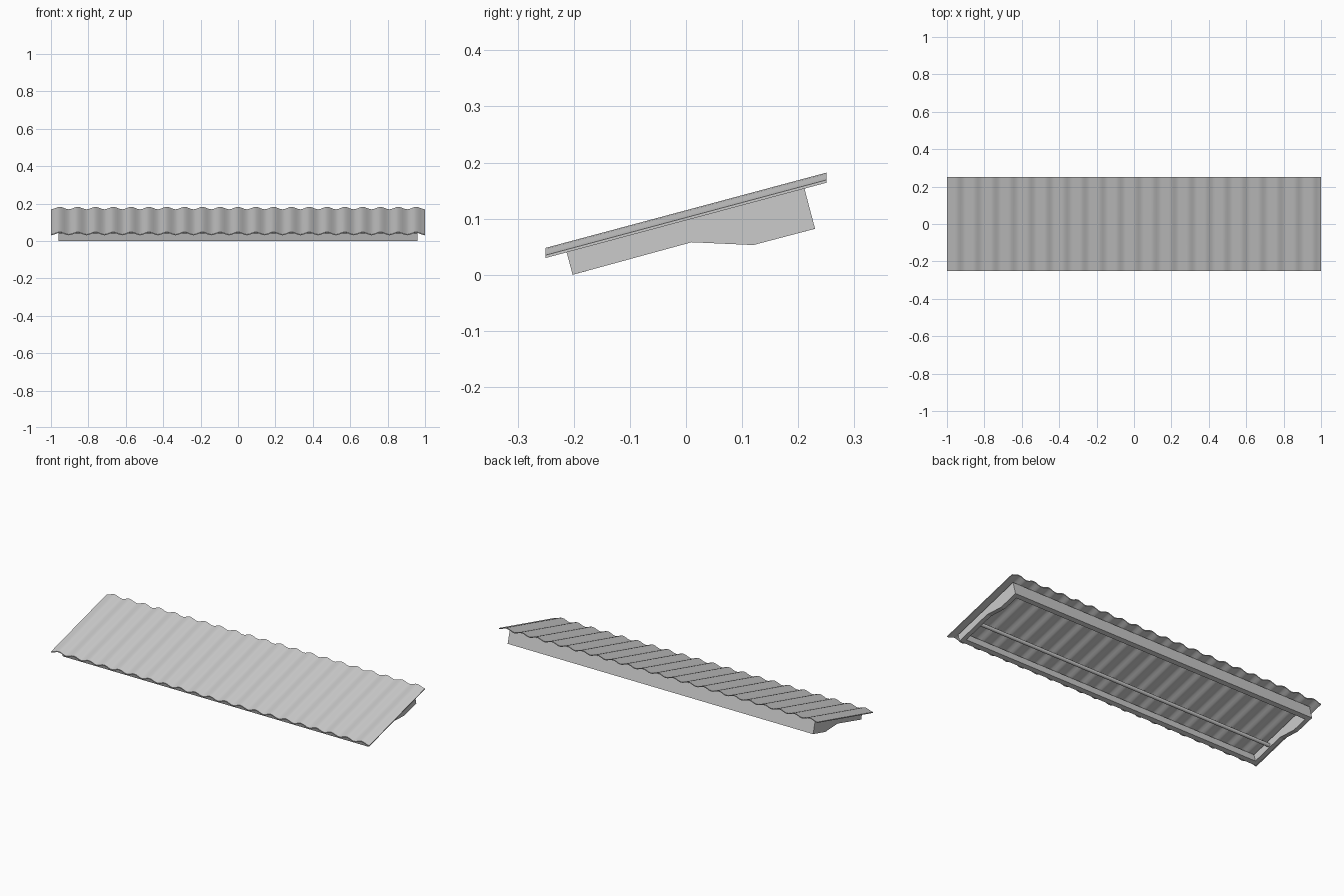
import bpy, bmesh, math
from mathutils import Vector

if "Cube" in bpy.data.objects:
    bpy.data.objects.remove(bpy.data.objects["Cube"])

SLOPE = math.tan(math.radians(15))
U = Vector((math.cos(math.radians(15)), math.sin(math.radians(15))))  # up-slope direction (y, z)


def finish(bm, name, smooth=False):
    bmesh.ops.recalc_face_normals(bm, faces=bm.faces)
    mesh = bpy.data.meshes.new(name)
    bm.to_mesh(mesh)
    bm.free()
    obj = bpy.data.objects.new(name, mesh)
    bpy.context.collection.objects.link(obj)
    if smooth:
        bpy.ops.object.select_all(action='DESELECT')
        obj.select_set(True)
        bpy.context.view_layer.objects.active = obj
        bpy.ops.object.shade_smooth_by_angle(angle=math.radians(40))
    return obj


def prism(name, profile, x0, x1, smooth=False):
    """Extrude a closed (y, z) profile along x."""
    bm = bmesh.new()
    face = bm.faces.new([bm.verts.new((x0, y, z)) for y, z in profile])
    ext = bmesh.ops.extrude_face_region(bm, geom=[face])
    moved = [g for g in ext['geom'] if isinstance(g, bmesh.types.BMVert)]
    bmesh.ops.translate(bm, verts=moved, vec=(x1 - x0, 0, 0))
    return finish(bm, name, smooth)


# Corrugated roof sheet: wavy section swept up the slope
WAVES, STEPS, THICK, HEIGHT = 21, 8, 0.005, 0.013
count = WAVES * STEPS
xs = [-1 + 2 * i / count for i in range(count + 1)]
wave = [HEIGHT * (1 - math.cos(2 * math.pi * i / STEPS)) / 2 for i in range(count + 1)]
bm = bmesh.new()
rings = []
for x, w in zip(xs, wave):
    rings.append([bm.verts.new((x, y, 0.030 + (y + 0.25) * SLOPE + w + t))
                  for y, t in ((-0.25, 0), (0.25, 0), (0.25, THICK), (-0.25, THICK))])
for a, b in zip(rings, rings[1:]):
    for k in range(4):
        n = (k + 1) % 4
        bm.faces.new((a[k], a[n], b[n], b[k]))
bm.faces.new(rings[0])
bm.faces.new(rings[-1])
finish(bm, "corrugated_sheet", True)

# Side panels with the stepped lower edge
side = [(-0.213, 0.041), (-0.202, 0.0), (0.01, 0.058),
        (0.12, 0.053), (0.23, 0.082), (0.211, 0.154)]
OUTER, T = 0.96, 0.025
for s, label in ((-1, "left"), (1, "right")):
    prism(label + "_side_panel", side, s * OUTER, s * (OUTER - T))


# Front and back boards, square to the slope
def board(name, top, bottom, t):
    top, bottom = Vector(top), Vector(bottom)
    prism(name, [top, bottom, bottom + U * t, top + U * t], -OUTER + T, OUTER - T)


board("front_board", side[0], side[1], T)
board("back_board", side[5], side[4], -T)

# Long rail between the side panels
R = 0.010
ring = [(-0.075 + R * math.cos(a), 0.052 + R * math.sin(a))
        for a in (2 * math.pi * i / 12 for i in range(12))]
prism("under_rail", ring, -OUTER + T, OUTER - T, True)
